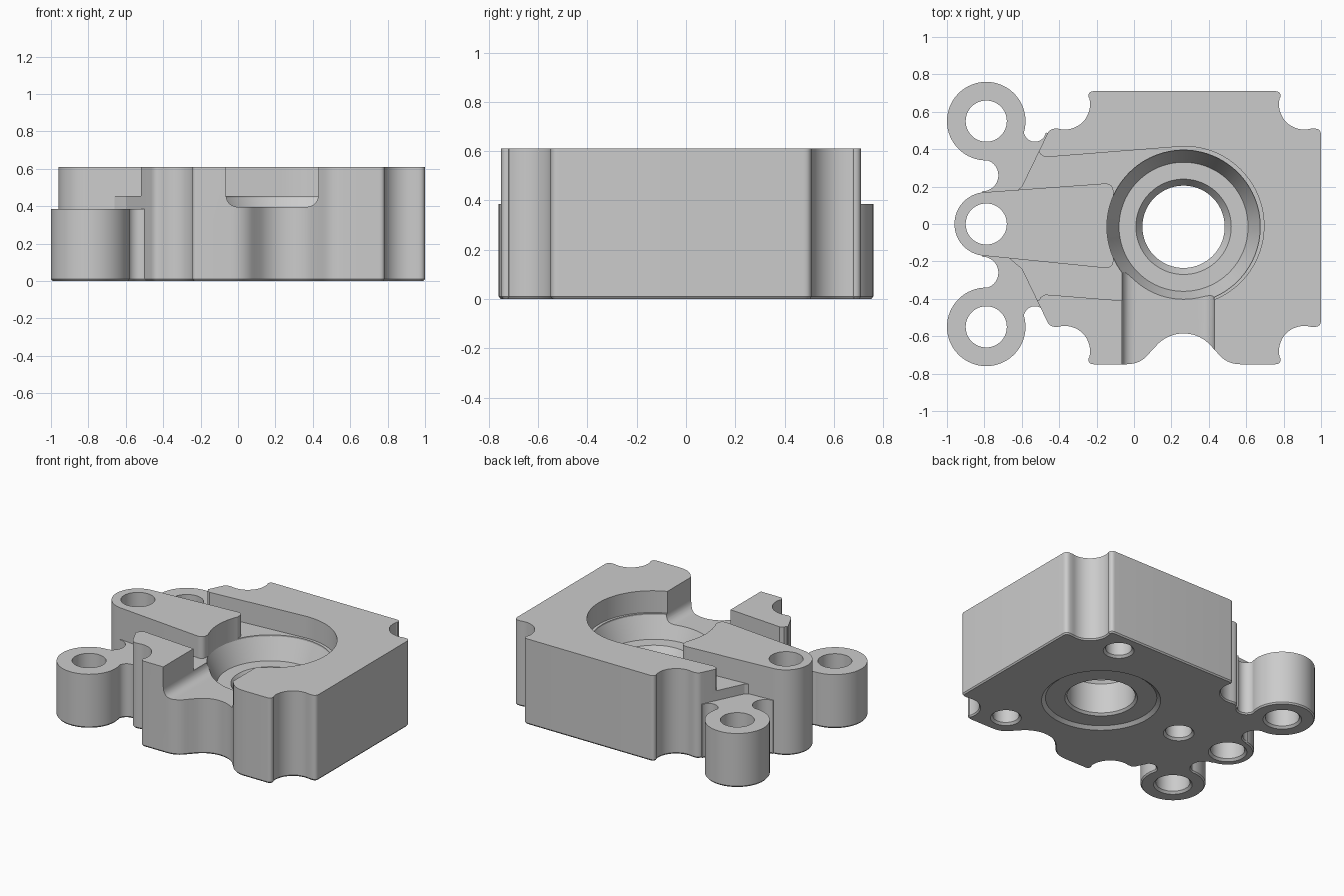
import bpy, bmesh, math
from math import cos, sin, radians
from mathutils import Vector

cube = bpy.data.objects.get("Cube")
if cube:
    bpy.data.objects.remove(cube, do_unlink=True)

TOP = 0.61          # full height
FLOOR = 0.455       # channel floor
EAR = 0.385         # ear and web height
MID_X, MID_Y = 0.27, -0.02
BORE = (0.265, -0.015)

grey = bpy.data.materials.new("machined_grey")
grey.use_nodes = True
grey.diffuse_color = (0.6, 0.6, 0.6, 1)
grey.node_tree.nodes["Principled BSDF"].inputs["Base Color"].default_value = (0.6, 0.6, 0.6, 1)


def make(name, bm):
    bmesh.ops.recalc_face_normals(bm, faces=bm.faces)
    me = bpy.data.meshes.new(name)
    bm.to_mesh(me)
    bm.free()
    me.materials.append(grey)
    ob = bpy.data.objects.new(name, me)
    bpy.context.collection.objects.link(ob)
    return ob


def arc(cx, cy, r, a0, a1, n=16):
    return [(cx + r * cos(radians(a0 + (a1 - a0) * i / n)),
             cy + r * sin(radians(a0 + (a1 - a0) * i / n))) for i in range(n + 1)]


def circle(cx, cy, r, n=64):
    return arc(cx, cy, r, 0, 360, n)[:-1]


def corner(before, at, after, r, n=8):
    """Rounded corner as a quadratic curve."""
    b, p, a = Vector(before), Vector(at), Vector(after)
    s, e = p + (b - p).normalized() * r, p + (a - p).normalized() * r
    return [tuple(s * (1 - t) ** 2 + p * 2 * t * (1 - t) + e * t * t)
            for t in (i / n for i in range(n + 1))]


def flip_x(pts):
    return [(2 * MID_X - x, y) for x, y in reversed(pts)]


def flip_y(pts, mid=MID_Y):
    return [(x, 2 * mid - y) for x, y in reversed(pts)]


def prism(name, pts, z0, z1, chamfer=0.0):
    """Upright extrusion, with an optional chamfer round the base."""
    bm = bmesh.new()
    base = bm.faces.new([bm.verts.new((x, y, z0 + chamfer)) for x, y in pts])
    out = bmesh.ops.extrude_face_region(bm, geom=[base], use_keep_orig=True)
    for v in out["geom"]:
        if isinstance(v, bmesh.types.BMVert):
            v.co.z = z1
    bmesh.ops.recalc_face_normals(bm, faces=bm.faces)
    if chamfer:
        bmesh.ops.inset_region(bm, faces=[base], thickness=0.008, depth=chamfer)
        for v in base.verts:
            v.co.z = z0
    return make(name, bm)


def lathe(name, profile, centre, n=72):
    """Closed solid turned about a vertical axis; profile starts and ends on it."""
    bm = bmesh.new()
    rings = []
    for r, z in profile:
        if r == 0:
            rings.append([bm.verts.new((centre[0], centre[1], z))] * n)
        else:
            rings.append([bm.verts.new((x, y, z)) for x, y in circle(*centre, r, n)])
    for a, b in zip(rings, rings[1:]):
        for i in range(n):
            j = (i + 1) % n
            quad = list(dict.fromkeys((a[i], a[j], b[j], b[i])))
            bm.faces.new(quad)
    return make(name, bm)


def combine(target, other, op):
    mod = target.modifiers.new(other.name, "BOOLEAN")
    mod.operation, mod.solver, mod.object = op, "EXACT", other
    other.hide_render = True
    bpy.context.view_layer.objects.active = target
    bpy.ops.object.modifier_apply(modifier=mod.name)
    bpy.data.objects.remove(other, do_unlink=True)


# Main block: clockwise outline with scalloped corners, mirrored front to back
notch = (corner((0.5, 0.71), (0.785, 0.71), (0.782, 0.6), 0.03)
         + arc(0.91, 0.64, 0.135, 165, 285))
right = notch + corner((0.9, 0.51), (1.0, 0.51), (1.0, 0), 0.035)
left = [(-0.66, 0.15), (-0.6, 0.2)] + flip_x(
    notch + corner((0.9, 0.51), (0.99, 0.51), (1.14, 0.2), 0.03))
upper = left + right
lower = flip_y(upper)
# Front scallop with rounded mouth
half = (corner((0.9, -0.75), (0.49, -0.75), (0.41, -0.64), 0.08)
        + arc(0.265, -0.78, 0.195, 40, 90, 10))
scallop = half + [(0.53 - x, y) for x, y in reversed(half[:-1])]
split = len(right)
block = prism("bearing_block", upper + lower[:split] + scallop + lower[split:], 0, TOP, 0.01)

# Pocket with two side channels
side = [(-0.8, 0.39), (-0.508, 0.39), (-0.5, 0.372), (-0.475, 0.357)]
dome = arc(0.27, -0.01, 0.425, 97, -97, 56)
combine(block, prism("pocket", side + dome + flip_y(side, -0.01), FLOOR, 0.8), "DIFFERENCE")

# Webs and ears on the left end
web = ([(-0.79, 0.55), (-0.6, 0.5)] + arc(-0.53, 0.5, 0.06, 180, 350)
       + [(-0.4, 0.46), (-0.4, 0.01), (-0.79, 0.01)] + arc(-0.81, 0.26, 0.085, -90, 90))
for sign in (1, -1):
    pts = web if sign == 1 else flip_y(web, 0)
    combine(block, prism("web", pts, 0, EAR, 0.01), "UNION")
    combine(block, prism("ear", circle(-0.79, sign * 0.55, 0.21), 0, EAR, 0.01), "UNION")

# Raised centre arm
arm = (arc(-0.79, 0, 0.17, 94, 266, 32)
       + corner((-0.79, -0.17), (-0.11, -0.24), (-0.11, 0), 0.05)
       + corner((-0.11, 0), (-0.11, 0.22), (-0.79, 0.17), 0.05))
combine(block, prism("arm", arm, 0, TOP, 0.01), "UNION")

# Stepped bore with a shallow recess underneath
bore = [(0, 0.8), (0.41, 0.8), (0.41, FLOOR - 0.01), (0.345, 0.3), (0.255, 0.3),
        (0.22, 0.25), (0.22, 0.035), (0.235, 0.02), (0.36, 0.02), (0.385, 0),
        (0.385, -0.1), (0, -0.1)]
combine(block, lathe("bore", bore, BORE, 96), "DIFFERENCE")

# Front passage with rounded floor corners
u = (corner((-0.065, 0.8), (-0.065, 0.395), (0.4, 0.395), 0.075)
     + corner((0, 0.395), (0.43, 0.395), (0.43, 0.8), 0.075) + [(0.43, 0.8), (-0.065, 0.8)])
bm = bmesh.new()
ends = [[bm.verts.new((x, y, z)) for x, z in u] for y in (-0.9, -0.2)]
for ring in ends:
    bm.faces.new(ring)
for i in range(len(u)):
    j = (i + 1) % len(u)
    bm.faces.new((ends[0][i], ends[0][j], ends[1][j], ends[1][i]))
combine(block, make("passage", bm), "DIFFERENCE")


# Through holes in the ears and arm, blind holes under the block
def drill(centre, r, top):
    combine(block, lathe("hole", [(0, top), (r, top), (r, 0.015), (r + 0.015, 0),
                                  (r + 0.015, -0.1), (0, -0.1)], centre, 48), "DIFFERENCE")


for y in (-0.55, 0, 0.55):
    drill((-0.79, y), 0.11, 0.8)
for angle in (60, 180, 300):
    drill((BORE[0] + 0.655 * cos(radians(angle)), BORE[1] + 0.655 * sin(radians(angle))), 0.085, 0.3)

bpy.ops.object.select_all(action="DESELECT")
block.select_set(True)
bpy.context.view_layer.objects.active = block
bpy.ops.object.shade_smooth_by_angle(angle=radians(22))
